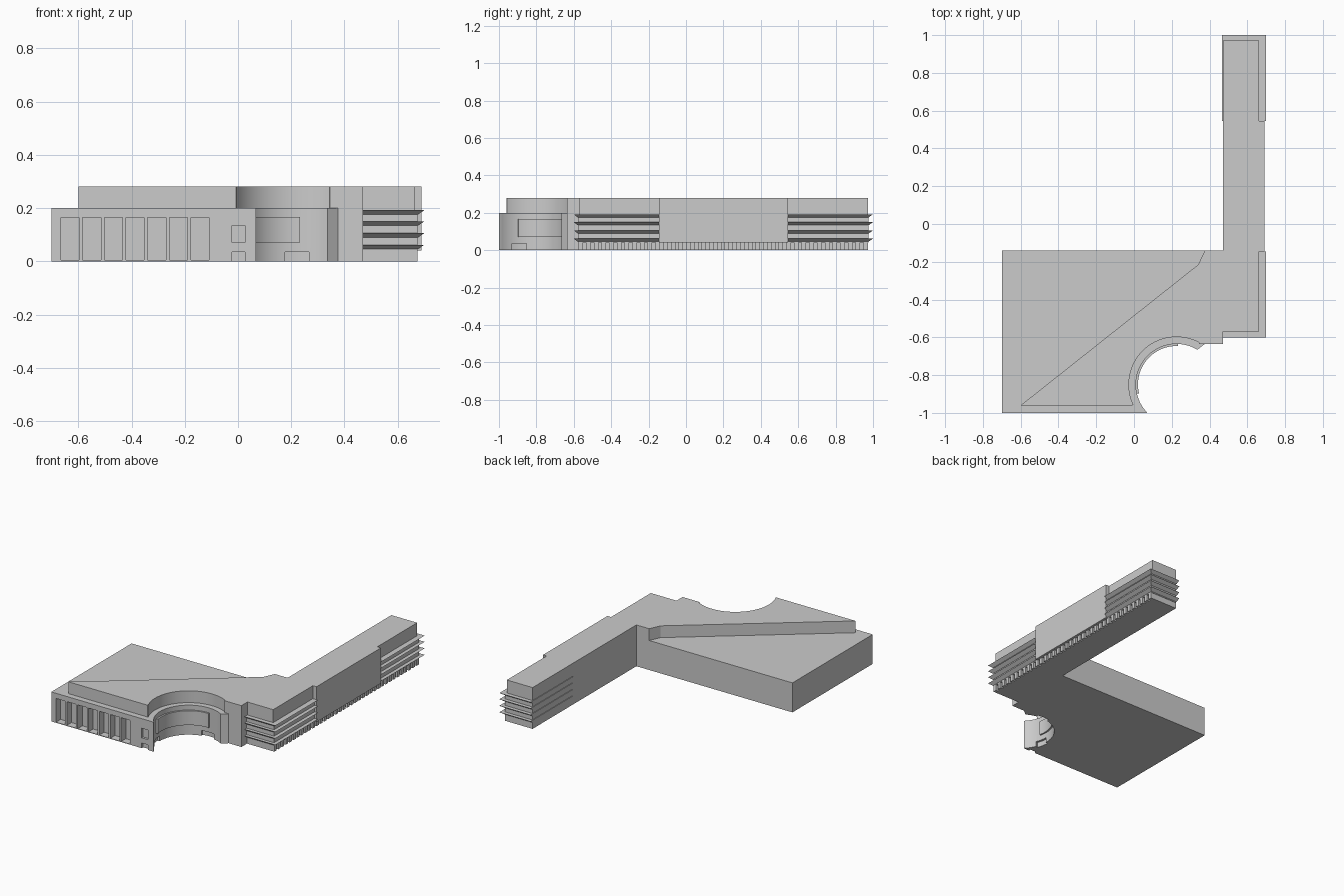
import bpy, bmesh, math

if "Cube" in bpy.data.objects:
    bpy.data.objects.remove(bpy.data.objects["Cube"])

CX, CY, R = 0.225, -0.85, 0.215   # centre and radius of the curved entrance court


def loft(name, low, high, z0, z1):
    """Solid between two matching outlines."""
    n = len(low)
    bm = bmesh.new()
    a = [bm.verts.new((x, y, z0)) for x, y in low]
    b = [bm.verts.new((x, y, z1)) for x, y in high]
    bm.faces.new(a[::-1])
    bm.faces.new(b)
    for i in range(n):
        j = (i + 1) % n
        bm.faces.new((a[i], a[j], b[j], b[i]))
    bmesh.ops.recalc_face_normals(bm, faces=bm.faces)
    me = bpy.data.meshes.new(name)
    bm.to_mesh(me)
    bm.free()
    ob = bpy.data.objects.new(name, me)
    bpy.context.collection.objects.link(ob)
    return ob


def prism(name, pts, z0, z1):
    return loft(name, pts, pts, z0, z1)


def rect(x0, x1, y0, y1):
    return [(x0, y0), (x1, y0), (x1, y1), (x0, y1)]


def arc(r, a0, a1, n=40):
    return [(CX + r * math.cos(math.radians(a0 + (a1 - a0) * i / n)),
             CY + r * math.sin(math.radians(a0 + (a1 - a0) * i / n))) for i in range(n + 1)]


def smooth(ob):
    bpy.ops.object.select_all(action='DESELECT')
    ob.select_set(True)
    bpy.context.view_layer.objects.active = ob
    bpy.ops.object.shade_smooth_by_angle(angle=math.radians(25))


def cut(target, cutter):
    m = target.modifiers.new("opening", 'BOOLEAN')
    m.operation = 'DIFFERENCE'
    m.solver = 'EXACT'
    m.object = cutter
    bpy.context.view_layer.objects.active = target
    bpy.ops.object.modifier_apply(modifier=m.name)
    bpy.data.objects.remove(cutter)


# Main hall: low block with the curved court bitten out of its front corner
hall = prism("main_hall", [(-0.70, -1.0), (0.068, -1.0)] + arc(R, 222, 59)
             + [(0.375, -0.635), (0.47, -0.635), (0.47, -0.14), (-0.70, -0.14)], 0, 0.20)

# Front loggia bays and small windows
for i in range(7):
    x = -0.665 + i * 0.0815
    cut(hall, prism("bay_cutter", rect(x, x + 0.068, -1.1, -0.95), 0.004, 0.165))
for z0, z1 in ((-0.01, 0.035), (0.07, 0.135)):
    cut(hall, prism("window_cutter", rect(-0.022, 0.026, -1.1, -0.985), z0, z1))

# Doorways in the curved wall
for a0, a1 in ((181, 202), (79, 103)):
    cut(hall, prism("door_cutter", arc(R - 0.02, a0, a1, 8) + arc(R + 0.015, a1, a0, 8), -0.01, 0.035))
smooth(hall)

# Raised roof storey over the hall, set back from the court
roof = prism("upper_storey", [(-0.60, -0.96), (-0.008, -0.96)] + arc(0.252, 205, 62)
             + [(0.345, -0.635), (0.47, -0.635), (0.47, -0.14), (0.375, -0.14), (0.34, -0.215)],
             0.20, 0.28)
smooth(roof)

# Curved window panel standing proud of the court wall
panel = prism("curved_window", arc(R + 0.005, 193, 88) + arc(R - 0.011, 88, 193), 0.07, 0.167)
smooth(panel)


# Long wing: floors with a projecting middle bay
def wing_outline(y0, y1, x):
    return [(0.47, y0), (x, y0), (x, -0.145), (0.69, -0.145), (0.69, 0.545),
            (x, 0.545), (x, y1), (0.47, y1)]


prism("wing_floors", wing_outline(-0.578, 0.975, 0.675), 0.04, 0.19)
prism("wing_top", wing_outline(-0.57, 0.972, 0.663), 0.19, 0.28)

# Recessed wing base with a row of piers
prism("wing_base", rect(0.47, 0.66, -0.575, 0.972), 0, 0.04)
COUNT = 38
for i in range(COUNT):
    y = -0.575 + i * (1.547 - 0.024) / (COUNT - 1)
    prism("base_pier", rect(0.655, 0.675, y, y + 0.024), 0, 0.04)

# Wedge-shaped sun shades wrapping both ends of the wing
for z in (0.046, 0.09, 0.134, 0.176):
    loft("front_sunshade", rect(0.468, 0.677, -0.58, -0.145),
         rect(0.466, 0.70, -0.60, -0.145), z, z + 0.016)
    loft("rear_sunshade", rect(0.468, 0.677, 0.545, 0.977),
         rect(0.466, 0.70, 0.545, 1.0), z, z + 0.016)
